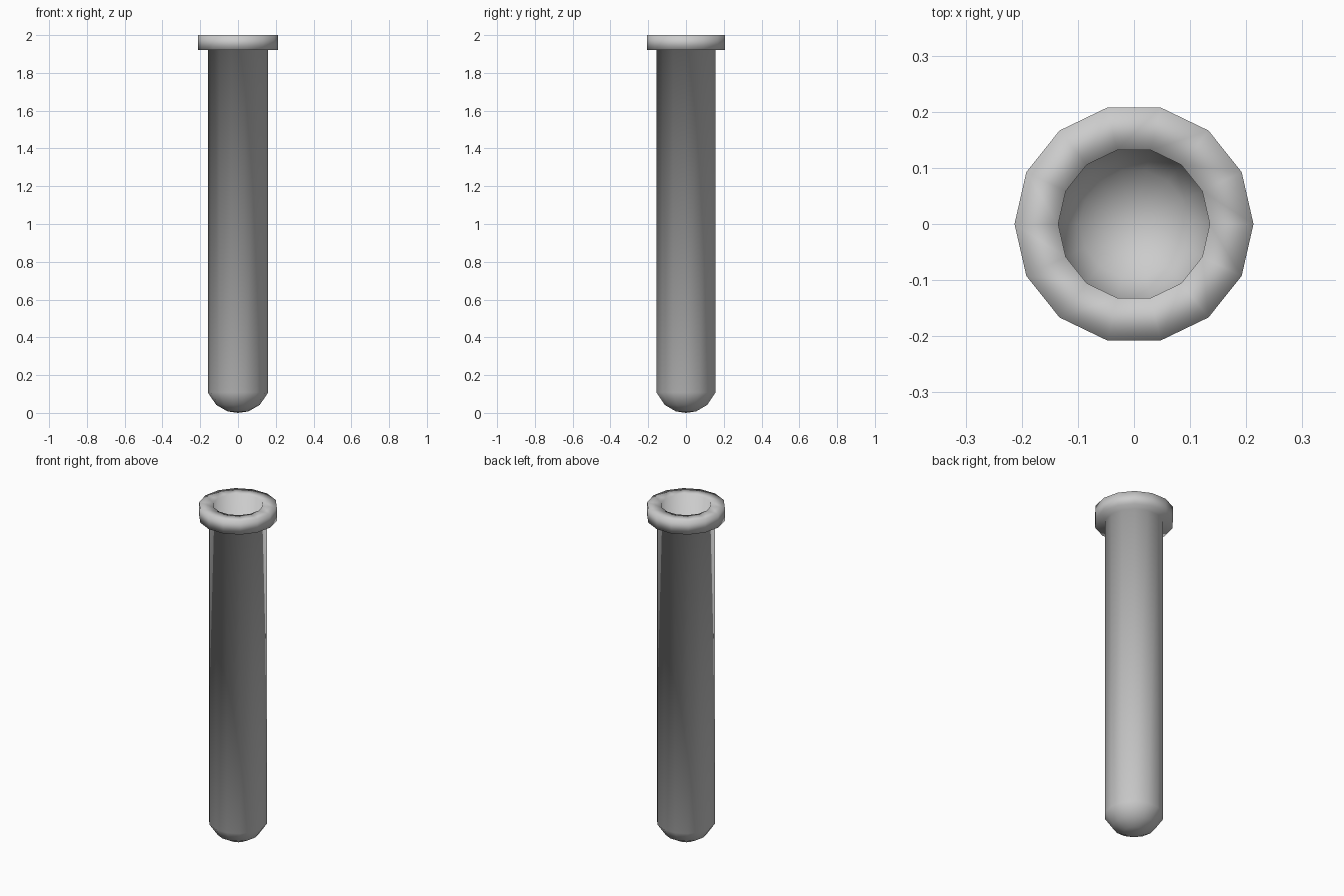
import bpy, bmesh
from math import cos, sin, tau

if "Cube" in bpy.data.objects:
    bpy.data.objects.remove(bpy.data.objects["Cube"])

SIDES = 14

# Closed wall profile (radius, height): outer bottom, wall, lip, inner wall, inner bottom
profile = [
    (0, 0), (0.055, 0.008), (0.115, 0.042), (0.16, 0.108),
    (0.16, 1.92), (0.213, 1.92), (0.213, 2.0), (0.135, 2.0),
    (0.135, 0.118), (0.097, 0.062), (0.045, 0.033), (0, 0.026),
]

bm = bmesh.new()


def ring(r, z):
    if r == 0:
        return [bm.verts.new((0, 0, z))] * SIDES
    return [bm.verts.new((r * cos(tau * i / SIDES), r * sin(tau * i / SIDES), z))
            for i in range(SIDES)]


# Revolve the profile, with triangle fans at both poles
rings = [ring(r, z) for r, z in profile]
for a, b in zip(rings, rings[1:]):
    for i in range(SIDES):
        j = (i + 1) % SIDES
        corners = list(dict.fromkeys((a[i], a[j], b[j], b[i])))
        bm.faces.new(corners).smooth = True

bmesh.ops.recalc_face_normals(bm, faces=bm.faces)
mesh = bpy.data.meshes.new("test_tube")
bm.to_mesh(mesh)
bm.free()
bpy.context.collection.objects.link(bpy.data.objects.new("test_tube", mesh))
